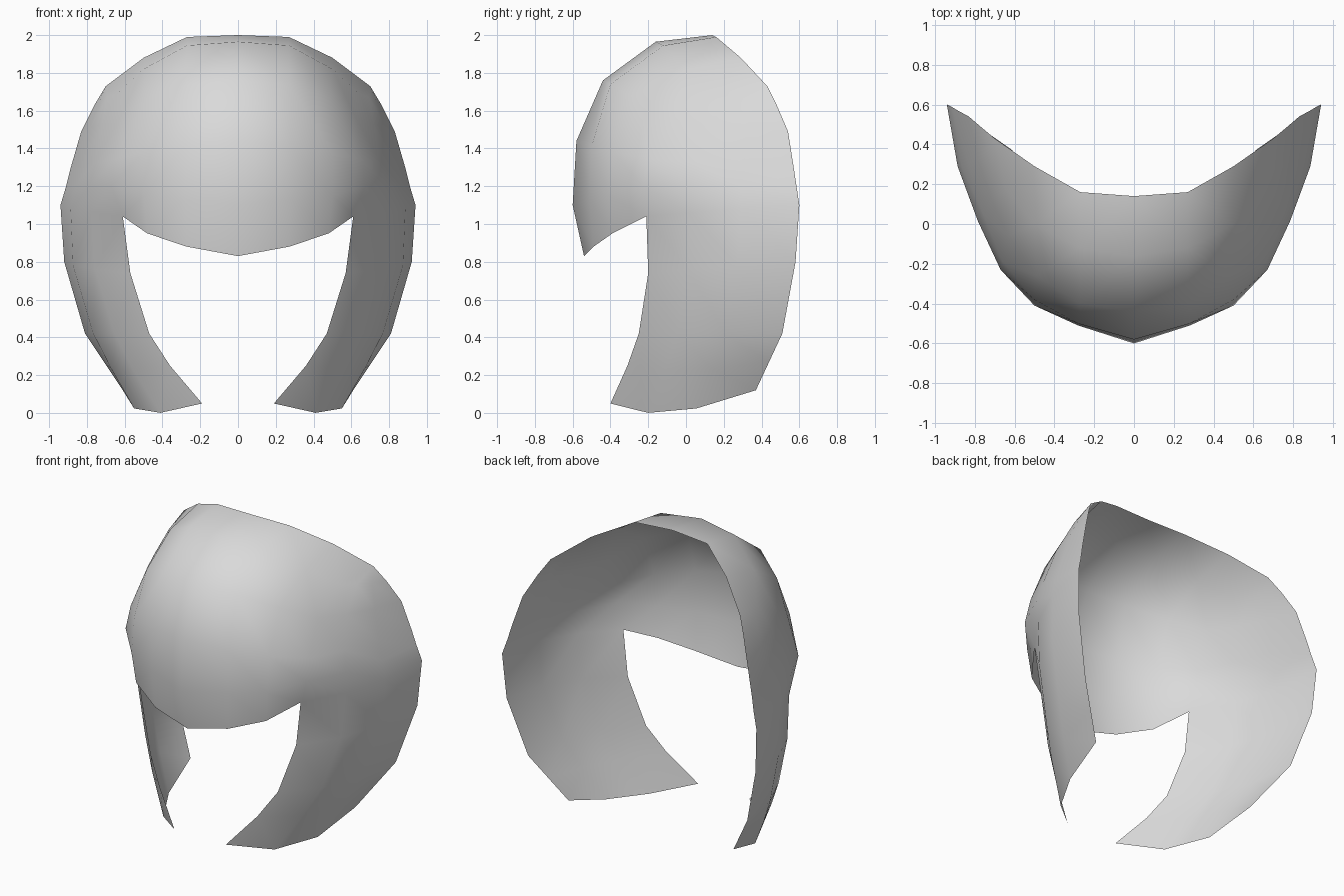
import bpy, bmesh
from mathutils import Vector

if "Cube" in bpy.data.objects:
    bpy.data.objects.remove(bpy.data.objects["Cube"])

# Crown rows, right half: centre line outwards to the temple (4 points), then the rear rim
# Each row: points, sideways bulge between temple and rim
RIM = [(0, .14, 2), (.27, .16, 1.99), (.5, .29, 1.88), (.7, .43, 1.73)]
CROWN = [
    ([(0, -.16, 1.965), (.27, -.12, 1.945), (.5, 0, 1.82), (.64, .17, 1.69), (.76, .48, 1.63)], .2),
    ([(0, -.44, 1.76), (.27, -.40, 1.74), (.49, -.26, 1.66), (.63, -.06, 1.55), (.83, .54, 1.49)], .3),
    ([(0, -.58, 1.44), (.28, -.5, 1.41), (.5, -.38, 1.38), (.66, -.19, 1.34), (.885, .57, 1.3)], .3),
    ([(0, -.6, 1.1), (.28, -.51, 1.13), (.5, -.41, 1.15), (.67, -.23, 1.2), (.91, .585, 1.2)], .5),
    ([(0, -.54, .83), (.27, -.49, .88), (.48, -.39, .95), (.61, -.21, 1.04), (.94, .6, 1.1)], .8),
]
# Cheek rows: front edge, rear edge, bulge, drop of the middle points
CHEEK = [
    ((.57, -.2, .74), (.92, .58, .8), 1.0, 0),
    ((.47, -.25, .42), (.81, .51, .42), 1.0, 0),
    ((.36, -.31, .25), (.71, .44, .27), 1.1, .03),
    ((.19, -.40, .05), (.61, .37, .12), 1.15, .073),
]


def span(a, b, bulge, drop=0):
    """Four points from front edge a to rear edge b, bowed outwards."""
    a, b = Vector(a), Vector(b)
    bow = Vector((.07, -.05, 0)) * bulge - Vector((0, 0, drop))
    return [a, a.lerp(b, 1 / 3) + bow, a.lerp(b, 2 / 3) + bow, b]


bm = bmesh.new()


def add(points):
    return [bm.verts.new(p) for p in points]


def strip(upper, lower):
    """Faces between two rows, skipping repeated corners."""
    for i in range(len(lower) - 1):
        quad = [upper[i], lower[i], lower[i + 1], upper[i + 1]]
        bm.faces.new(list(dict.fromkeys(quad)))


# Crown, its first row fanning from the last rim point
top = add(RIM)
row = top + [top[-1]] * 3
for pts, bulge in CROWN:
    new = add(pts[:3] + span(pts[3], pts[4], bulge))
    strip(row, new)
    row = new

# Cheek guard below the temple
row = row[3:]
for a, b, bulge, drop in CHEEK:
    new = add(span(a, b, bulge, drop))
    strip(row, new)
    row = new

mesh = bpy.data.meshes.new("helmet_shell")
bm.to_mesh(mesh)
bm.free()
for p in mesh.polygons:
    p.use_smooth = True

# Plain grey shell, mirrored to the left
mat = bpy.data.materials.new("light_grey")
mat.diffuse_color = (.7, .7, .7, 1)
mat.use_nodes = True
mat.node_tree.nodes["Principled BSDF"].inputs["Base Color"].default_value = mat.diffuse_color
mesh.materials.append(mat)
shell = bpy.data.objects.new("helmet_shell", mesh)
bpy.context.collection.objects.link(shell)
mirror = shell.modifiers.new("mirror", 'MIRROR')
mirror.use_axis[0] = True
mirror.use_clip = True
mirror.merge_threshold = .001
